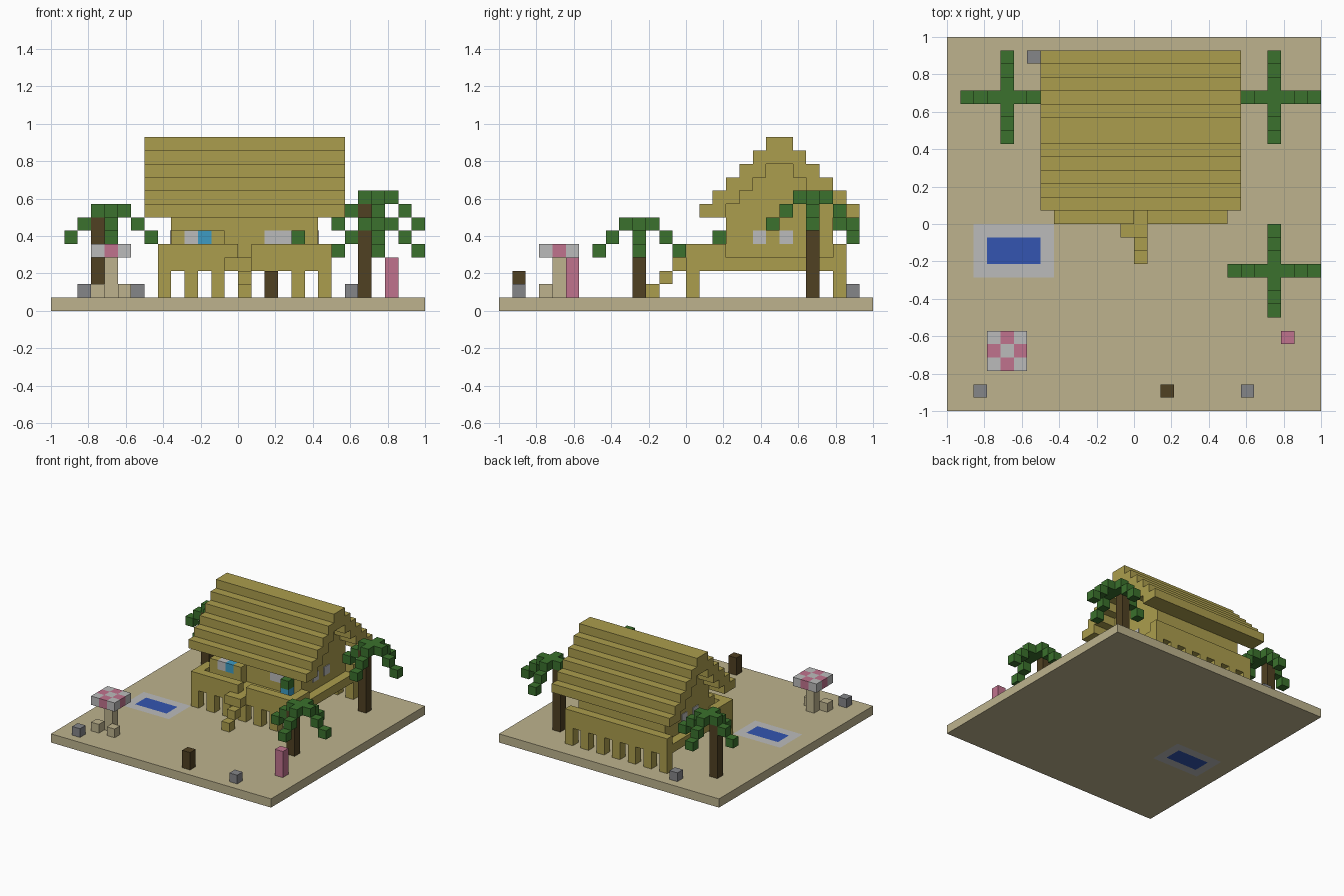
import bpy
import bmesh
from mathutils import Vector

if "Cube" in bpy.data.objects:
    bpy.data.objects.remove(bpy.data.objects["Cube"])

CELL = 1 / 14  # the whole scene sits on a grid of 28 x 28 cells


def material(name, r, g, b):
    mat = bpy.data.materials.new(name)
    mat.use_nodes = True
    mat.diffuse_color = (r, g, b, 1)
    mat.node_tree.nodes["Principled BSDF"].inputs["Base Color"].default_value = (r, g, b, 1)
    return mat


sand = material("sand", .51, .45, .27)
thatch = material("straw", .41, .34, .075)
leaf = material("palm green", .043, .165, .026)
bark = material("dark bark", .08, .052, .016)
pale = material("pale grey", .50, .50, .50)
stone = material("stone grey", .235, .238, .25)
pink = material("pink", .53, .17, .27)
water = material("water blue", .033, .09, .44)
cyan = material("cyan", .047, .33, .55)


def part(name, mat, boxes):
    """One object made of boxes, each given by its low and high grid corners."""
    bm = bmesh.new()
    for lo, hi in boxes:
        lo, hi = Vector(lo), Vector(hi)
        mid, size = (lo + hi) / 2, hi - lo
        for v in bmesh.ops.create_cube(bm, size=1)["verts"]:
            p = v.co * size + mid
            v.co = Vector((p.x - 14, p.y - 14, p.z)) * CELL
    mesh = bpy.data.meshes.new(name)
    bm.to_mesh(mesh)
    bm.free()
    mesh.materials.append(mat)
    obj = bpy.data.objects.new(name, mesh)
    bpy.context.collection.objects.link(obj)
    return obj


def cell(x, y, z, height=1):
    return (x, y, z), (x + 1, y + 1, z + height)


def frame(outer, inner):
    """Four ground-level boxes around a rectangular opening."""
    (a, b, c, d), (e, f, g, h) = outer, inner
    return [((a, b, 0), (c, f, 1)), ((a, h, 0), (c, d, 1)),
            ((a, f, 0), (e, h, 1)), ((g, f, 0), (c, h, 1))]


# Ground and pool
rim, pool = (2, 10, 8, 14), (3, 11, 7, 13)
part("ground", sand, frame((0, 0, 28, 28), rim))
part("pool_rim", pale, frame(rim, pool))
part("pool_water", water, [((3, 11, 0), (7, 13, 1))])

# Raised deck with stilts, railings and stairs
part("deck", thatch, [((8, 14, 3), (21, 26, 4))])
part("deck_stilts", thatch, [cell(x, y, 1, 2) for y in (14, 25) for x in range(8, 21, 2)])
part("deck_railing", thatch, [
    ((8, 14, 4), (14, 15, 5)), ((15, 14, 4), (21, 15, 5)),
    ((8, 15, 4), (9, 17, 5)), ((20, 15, 4), (21, 17, 5)),
    ((8, 25, 4), (21, 26, 5))])
part("stairs", thatch, [cell(14, 10 + z, z) for z in (1, 2, 3)] + [cell(13, 13, 3)])

# House body, stepped in under the roof slopes
part("house_walls", thatch, [((9, 17, 4), (20, 25, 7))] +
     [((9, 17 + k, 7 + k), (20, 25 - k, 8 + k)) for k in range(4)])

# Stepped roof, two cells thick on each slope
part("roof", thatch, [((7, y, 7 + k), (22, y + 2, 8 + k))
                      for k in range(5) for y in (15 + k, 25 - k)] +
     [((7, 20, 12), (22, 22, 13))])

# Windows as thin plates
T = .08
part("front_window", pale, [((16, 17 - T, 5), (18, 17, 6))])
part("side_windows", pale, [((x, y, 5), (x + T, y + 1, 6))
                            for x in (9 - T, 20) for y in (19, 21)])

# Counter on the deck, and the potted plant
part("counter", thatch, [((9, 16, 4), (13, 17, 5)), cell(9, 16, 5), cell(12, 16, 5)])
part("counter_pale_block", pale, [cell(10, 16, 5)])
part("counter_cyan_block", cyan, [cell(11, 16, 5)])
part("plant_pot", cyan, [cell(18, 16, 4)])
part("plant", leaf, [cell(18, 16, 5)])


# Palms: cross of drooping fronds on an offset trunk
def palm(name, x, y, top):
    fronds = [cell(x, y, top)]
    for dx, dy in ((1, 0), (-1, 0), (0, 1), (0, -1)):
        for r in (1, 2, 3):
            fronds.append(cell(x + dx * r, y + dy * r, top + 1 - r))
    part(name + "_fronds", leaf, fronds)
    part(name + "_trunk", bark, [cell(x - 1, y, 1, top - 1)])


palm("front_palm", 24, 10, 6)
palm("back_left_palm", 24, 23, 8)
palm("back_right_palm", 4, 23, 7)

# Parasol in a checker pattern, with pole and stools
tiles = [(x, y) for x in (3, 4, 5) for y in (3, 4, 5)]
part("parasol_pale", pale, [cell(x, y, 4) for x, y in tiles if (x + y) % 2 == 0])
part("parasol_pink", pink, [cell(x, y, 4) for x, y in tiles if (x + y) % 2])
part("parasol_pole", sand, [cell(4, 4, 1, 3)])
part("stools", sand, [cell(3, 3, 1), cell(5, 3, 1)])

# Loose items on the sand
part("rocks", stone, [cell(x, y, 1) for x, y in ((2, 1), (22, 1), (6, 26))])
part("log_post", bark, [cell(16, 1, 1, 2)])
part("pink_post", pink, [cell(25, 5, 1, 3)])
